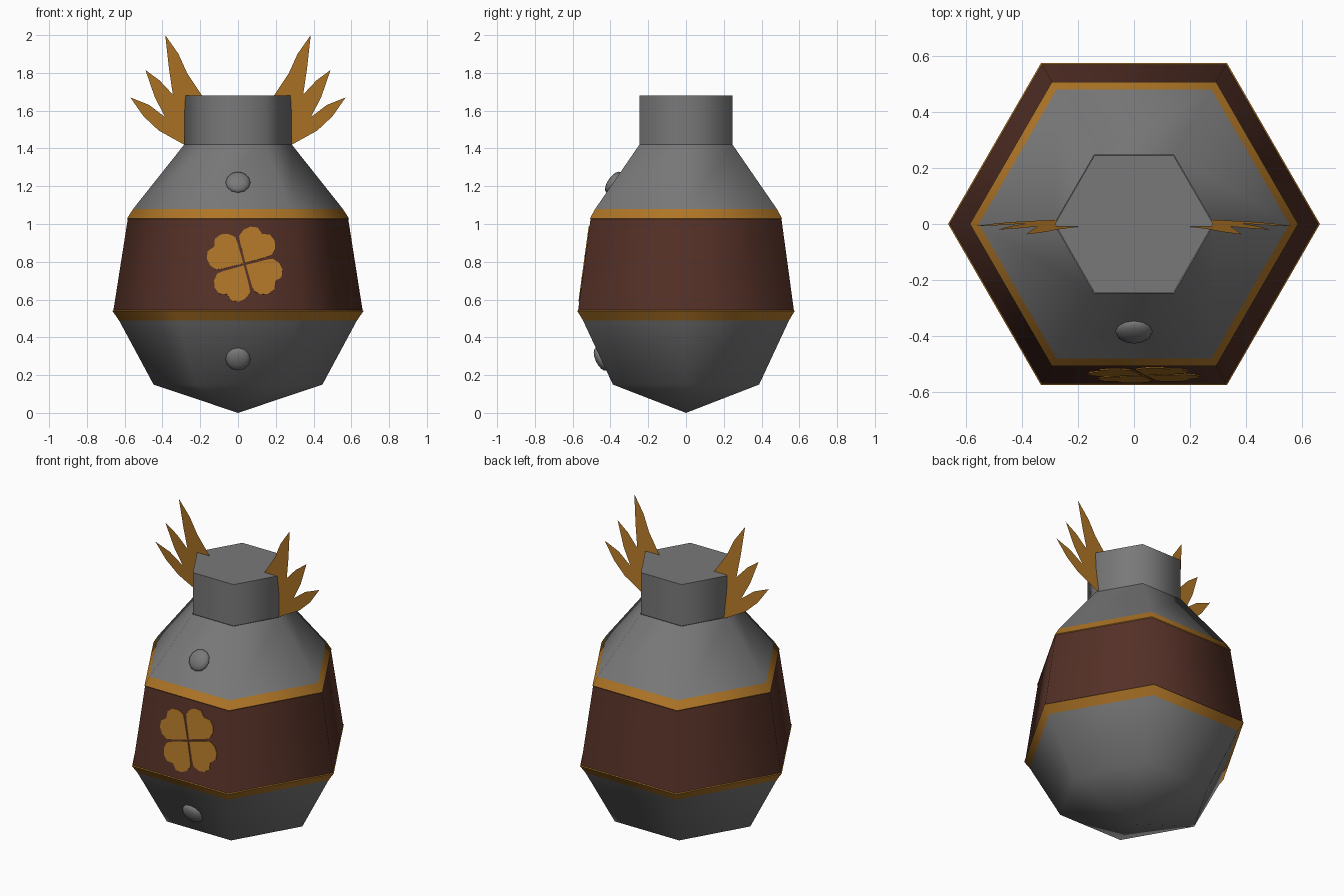
import bpy, bmesh, math
from mathutils import Matrix, Vector

cube = bpy.data.objects.get("Cube")
if cube:
    bpy.data.objects.remove(cube, do_unlink=True)


def material(name, rgb):
    mat = bpy.data.materials.new(name)
    mat.use_nodes = True
    mat.diffuse_color = (*rgb, 1)
    bsdf = mat.node_tree.nodes["Principled BSDF"]
    bsdf.inputs["Base Color"].default_value = (*rgb, 1)
    bsdf.inputs["Roughness"].default_value = 0.7
    return mat


GREY = material("iron grey", (0.19, 0.19, 0.19))
GOLD = material("dull gold", (0.43, 0.18, 0.02))
BROWN = material("dark leather", (0.09, 0.03, 0.02))


def add_object(name, bm, mat, smooth=True):
    mesh = bpy.data.meshes.new(name)
    bm.to_mesh(mesh)
    bm.free()
    mesh.materials.append(mat)
    obj = bpy.data.objects.new(name, mesh)
    bpy.context.collection.objects.link(obj)
    if smooth:
        bpy.ops.object.select_all(action='DESELECT')
        obj.select_set(True)
        bpy.context.view_layer.objects.active = obj
        bpy.ops.object.shade_smooth_by_angle(angle=math.radians(62))
    return obj


def hex_shell(name, profile, mat, cap=False):
    """Six-sided shell through (radius, height) pairs, listed upwards."""
    bm = bmesh.new()
    rings = []
    for r, z in profile:
        if r == 0:
            rings.append([bm.verts.new((0, 0, z))] * 6)
        else:
            rings.append([bm.verts.new((r * math.cos(k * math.pi / 3),
                                        r * math.sin(k * math.pi / 3), z)) for k in range(6)])
    for low, high in zip(rings, rings[1:]):
        for k in range(6):
            n = (k + 1) % 6
            corners = [low[k], low[n], high[n], high[k]]
            bm.faces.new(list(dict.fromkeys(corners)))
    if cap:
        bm.faces.new(rings[-1])
    return add_object(name, bm, mat)


# Iron pot: pointed bowl, sloping shoulder and capped neck
hex_shell("bowl", [(0, 0), (0.447, 0.15), (0.63, 0.49)], GREY)
hex_shell("shoulder", [(0.555, 1.08), (0.285, 1.42)], GREY)
hex_shell("neck", [(0.283, 1.42), (0.283, 1.68)], GREY, cap=True)

# Leather belt between two gold rims
hex_shell("belt", [(0.66, 0.54), (0.583, 1.03)], BROWN)
hex_shell("lower_rim", [(0.63, 0.49), (0.665, 0.54), (0.658, 0.545)], GOLD)
hex_shell("upper_rim", [(0.583, 1.025), (0.587, 1.03), (0.555, 1.08)], GOLD)


# Basis whose local z points out of a front panel, given its lower and upper y and z
def front_frame(origin, y0, z0, y1, z1):
    up = Vector((0, y1 - y0, z1 - z0)).normalized()
    right = Vector((1, 0, 0))
    out = right.cross(up)
    basis = Matrix((right, up, out)).transposed().to_4x4()
    return Matrix.Translation(origin) @ basis


# Domed rivets on the front of the bowl and shoulder
def rivet(name, frame):
    bm = bmesh.new()
    bmesh.ops.create_uvsphere(bm, u_segments=12, v_segments=8, radius=0.066)
    bm.transform(frame @ Matrix.Diagonal((1, 1, 0.45, 1)))
    add_object(name, bm, GREY)


rivet("upper_rivet", front_frame((0, -0.384, 1.22), -0.48, 1.08, -0.245, 1.42))
rivet("lower_rivet", front_frame((0, -0.45, 0.285), -0.387, 0.15, -0.545, 0.49))

# Four-leaf clover plate on the belt, each leaf a heart
half_heart = [(0.088, 0.078), (0.115, 0.1), (0.155, 0.097),
              (0.188, 0.075), (0.204, 0.038)]
heart = ([(0.008, 0)] + [(a, -b) for a, b in half_heart] + [(0.186, 0)]
         + [(a, b) for a, b in reversed(half_heart)])
bm = bmesh.new()
for leaf in range(4):
    turn = Matrix.Rotation(math.radians(60 + 90 * leaf), 4, 'Z')
    face = bm.faces.new([bm.verts.new(turn @ Vector((a, b, 0))) for a, b in heart])
    raised = bmesh.ops.extrude_face_region(bm, geom=[face])["geom"]
    bmesh.ops.translate(bm, vec=(0, 0, 0.005),
                        verts=[v for v in raised if isinstance(v, bmesh.types.BMVert)])
bmesh.ops.recalc_face_normals(bm, faces=bm.faces)
bm.transform(front_frame((0.035, -0.5375, 0.787), -0.5716, 0.54, -0.5049, 1.03))
add_object("clover", bm, GOLD, smooth=False)

# Feathered wings: thin sheets leaning slightly forward, one on each side of the neck
wing = [(0.2, 1.42), (0.285, 1.42), (0.42, 1.495), (0.5, 1.57), (0.57, 1.67),
        (0.47, 1.63), (0.385, 1.565), (0.44, 1.67), (0.49, 1.815), (0.415, 1.76),
        (0.345, 1.685), (0.365, 1.82), (0.385, 2.0), (0.315, 1.9), (0.27, 1.8), (0.19, 1.68)]
for side, name in ((1, "left_wing"), (-1, "right_wing")):
    bm = bmesh.new()
    face = bm.faces.new([bm.verts.new((side * x, 0.015 - 0.09 * (z - 1.42), z)) for x, z in wing])
    if side < 0:
        face.normal_flip()
    add_object(name, bm, GOLD, smooth=False)
